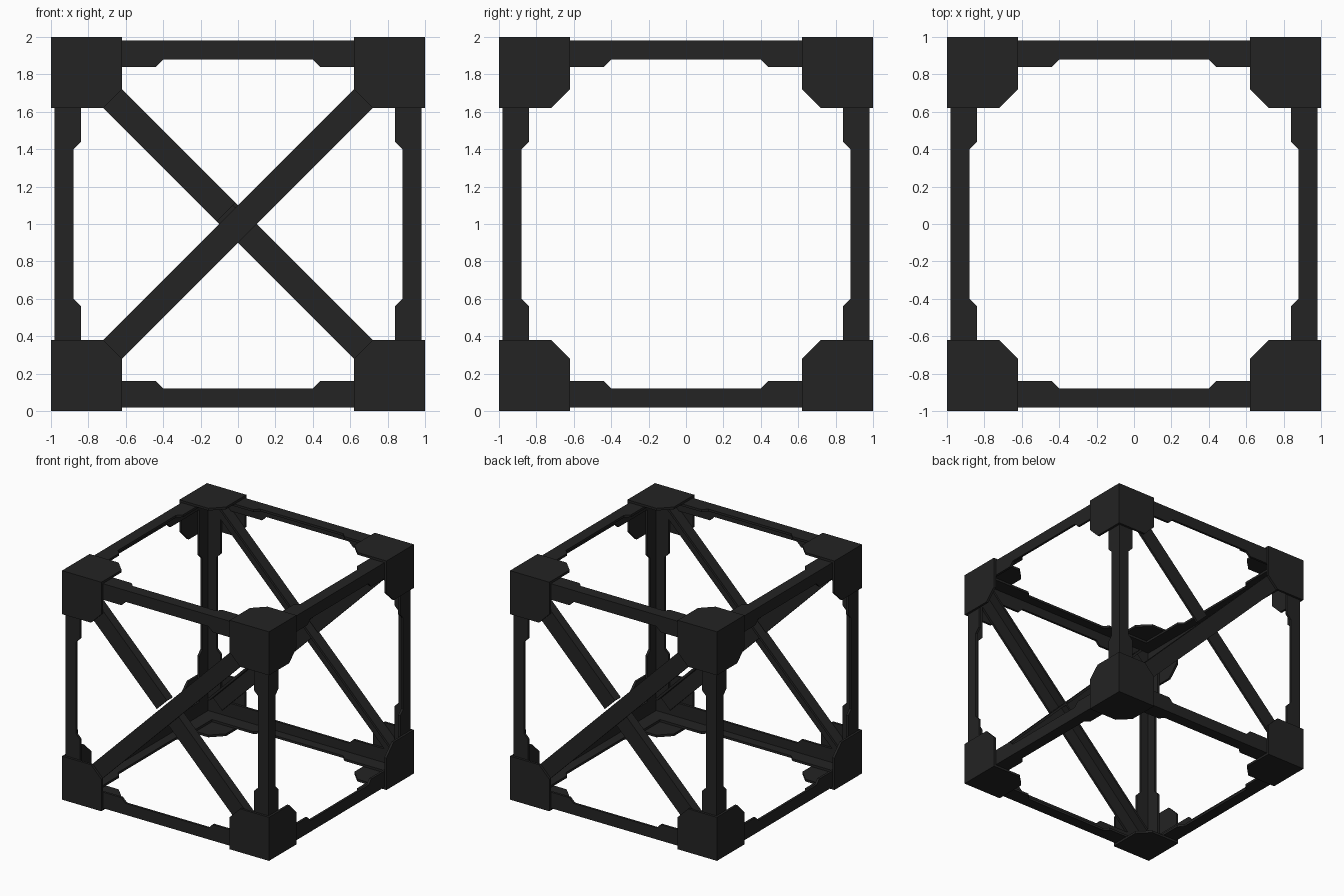
import bpy, bmesh, math
from mathutils import Matrix, Vector

if "Cube" in bpy.data.objects:
    bpy.data.objects.remove(bpy.data.objects["Cube"])

mat = bpy.data.materials.new("dark_metal")
mat.diffuse_color = (0.017, 0.017, 0.017, 1)
mat.use_nodes = True
mat.node_tree.nodes["Principled BSDF"].inputs["Base Color"].default_value = mat.diffuse_color
O, T = 0.98, 0.02  # outer face of the frame, sheet thickness


def make(name, bm):
    bmesh.ops.recalc_face_normals(bm, faces=bm.faces[:])
    me = bpy.data.meshes.new(name)
    bm.to_mesh(me)
    bm.free()
    ob = bpy.data.objects.new(name, me)
    ob.location.z = 1
    me.materials.append(mat)
    bpy.context.collection.objects.link(ob)
    return ob


def loft(bm, rings):
    rows = [[bm.verts.new(p) for p in r] for r in rings]
    n = len(rows[0])
    for a, b in zip(rows, rows[1:]):
        for i in range(n):
            j = (i + 1) % n
            bm.faces.new((a[i], a[j], b[j], b[i]))
    bm.faces.new(rows[0][::-1])
    bm.faces.new(rows[-1])


def on_axis(axis, t, a, b):
    # place t along the chosen axis, a and b along the other two
    p = [a, b]
    p.insert(axis, t)
    return Vector(p)


def angle(s):
    # L-shaped section with legs of length s
    return [(O, O), (O - s, O), (O - s, O - T), (O - T, O - T), (O - T, O - s), (O, O - s)]


# edge beams: angle sections that widen towards both ends
STATIONS = [(-O, .14), (-.44, .14), (-.40, .10), (.40, .10), (.44, .14), (O, .14)]
for axis, label in enumerate(("width", "depth", "upright")):
    for sa in (-1, 1):
        for sb in (-1, 1):
            bm = bmesh.new()
            loft(bm, [[on_axis(axis, t, sa * a, sb * b) for a, b in angle(s)]
                      for t, s in STATIONS])
            make(label + "_beam", bm)

# corner brackets: three chamfered plates meeting at each corner
PLATE = [(1, 1), (.62, 1), (.62, .72), (.72, .62), (1, .62)]
for sx in (-1, 1):
    for sy in (-1, 1):
        for sz in (-1, 1):
            flip = Matrix.Diagonal((sx, sy, sz))
            bm = bmesh.new()
            for axis in range(3):
                loft(bm, [[flip @ on_axis(axis, t, a, b) for a, b in PLATE] for t in (O, 1)])
            make("corner_bracket", bm)


# crossed diagonal braces on the front and back, also angle sections
def brace(name, side, tilt, x0, x1, y0):
    sec = [(y0, .07), (-.88, .07), (-.88, .07 - T), (y0 + T, .07 - T), (y0 + T, -.07), (y0, -.07)]
    bm = bmesh.new()
    loft(bm, [[(x, y, z) for y, z in sec] for x in (x0, x1)])
    m = Matrix.Rotation(side, 4, 'Z') @ Matrix.Rotation(tilt * math.pi / 4, 4, 'Y')
    bmesh.ops.transform(bm, matrix=m, verts=bm.verts[:])
    make(name, bm)


for side in (0, math.pi):
    brace("main_brace", side, -1, -1.22, 1.22, -O)
    brace("upper_cross_brace", side, 1, -1.22, -.09, -O + T)
    brace("lower_cross_brace", side, 1, -.05, 1.22, -O + T)
